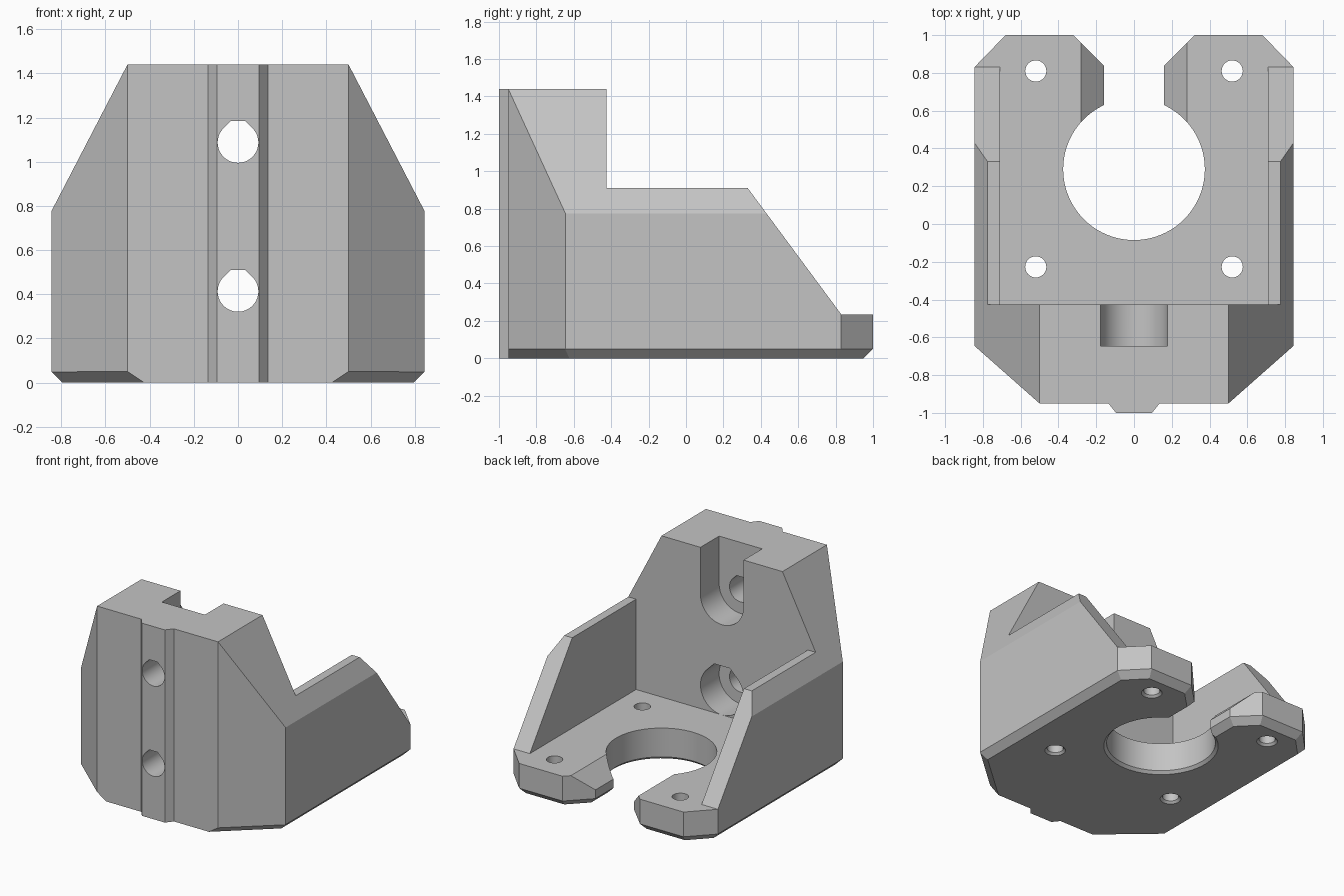
import bpy, bmesh, math
from mathutils import Vector

if "Cube" in bpy.data.objects:
    bpy.data.objects.remove(bpy.data.objects["Cube"], do_unlink=True)

grey = bpy.data.materials.new("plain grey")
grey.use_nodes = True
colour = (0.55, 0.55, 0.55, 1)
grey.diffuse_color = colour
grey.node_tree.nodes["Principled BSDF"].inputs["Base Color"].default_value = colour


def to_object(bm, name):
    bmesh.ops.recalc_face_normals(bm, faces=bm.faces)
    mesh = bpy.data.meshes.new(name)
    bm.to_mesh(mesh)
    bm.free()
    mesh.materials.append(grey)
    obj = bpy.data.objects.new(name, mesh)
    bpy.context.collection.objects.link(obj)
    return obj


def loft_mesh(rings):
    """Closed solid through a list of equal-length rings."""
    bm = bmesh.new()
    loops = [[bm.verts.new(p) for p in ring] for ring in rings]
    n = len(loops[0])
    for a, b in zip(loops, loops[1:]):
        for i in range(n):
            j = (i + 1) % n
            bm.faces.new((a[i], a[j], b[j], b[i]))
    bm.faces.new(loops[0])
    bm.faces.new(loops[-1])
    bmesh.ops.recalc_face_normals(bm, faces=bm.faces)
    return bm


def prism_mesh(points, axis, start, end):
    """Extrude a 2D outline along one axis."""
    place = {"x": lambda p, t: (t, p[0], p[1]),
             "y": lambda p, t: (p[0], t, p[1]),
             "z": lambda p, t: (p[0], p[1], t)}[axis]
    return loft_mesh([[place(p, t) for p in points] for t in (start, end)])


def mirrored(half):
    """Complete a right-hand outline across x = 0."""
    return half + [(-x, y) for x, y in reversed(half)]


def combine(target, bm, name, operation="DIFFERENCE"):
    tool = to_object(bm, name)
    tool.hide_render = True
    mod = target.modifiers.new(name, "BOOLEAN")
    mod.operation = operation
    mod.solver = "EXACT"
    mod.object = tool
    bpy.context.view_layer.objects.active = target
    bpy.ops.object.modifier_apply(modifier=mod.name)
    bpy.data.objects.remove(tool, do_unlink=True)


def flared_hole(x, y, radius, flare, segments):
    """Vertical hole cutter with a countersunk underside."""
    rings = []
    for z, r in ((-flare, radius + 2 * flare), (flare, radius), (0.4, radius)):
        rings.append([(x + r * math.cos(i * math.tau / segments),
                       y + r * math.sin(i * math.tau / segments), z)
                      for i in range(segments)])
    return loft_mesh(rings)


def teardrop(z, r, segments=48):
    """Circle with a flattened 45 degree roof."""
    top = r * 1.05
    arc = [math.radians(-225 + 270 * i / segments) for i in range(segments + 1)]
    pts = [(r * math.cos(a), z + r * math.sin(a)) for a in arc]
    w = r * math.sqrt(2) - top
    return pts + [(w, z + top), (-w, z + top)]


# Outer block, with tapered shoulders
body_bm = prism_mesh(mirrored([(0.845, 0), (0.845, 0.775), (0.5, 1.44)]), "y", -0.95, 1)

# Clip the vertical corners and the lower edges
clips = [((0, 1, 0.05), (0, 1, -1))]
for s in (1, -1):
    clips += [((s * 0.5, -0.95, 0), (s * 0.305, -0.345, 0)),
              ((s * 0.845, 0.83, 0), (s * 0.17, 0.165, 0)),
              ((s * 0.845, 0, 0.05), (s, 0, -1)),
              ((s * 0.845, 0.83, 0.05), (s * 0.717, 0.697, -1)),
              ((s * 0.5, -0.95, 0.05), (s * 0.66, -0.75, -1))]
for point, normal in clips:
    geom = body_bm.verts[:] + body_bm.edges[:] + body_bm.faces[:]
    bmesh.ops.bisect_plane(body_bm, geom=geom, dist=1e-4, plane_co=Vector(point),
                           plane_no=Vector(normal).normalized(), clear_outer=True)
    open_edges = [e for e in body_bm.edges if e.is_boundary]
    bmesh.ops.holes_fill(body_bm, edges=open_edges, sides=0)
body = to_object(body_bm, "motor_bracket")

# Locating rib on the front
rib = mirrored([(0.135, -0.9), (0.135, -0.95), (0.095, -1)])
combine(body, prism_mesh(rib, "z", 0, 1.44), "front_rib", "UNION")

# Stepped and sloping silhouette of the side walls
step = [(-0.425, 2), (-0.425, 0.91), (0.33, 0.91), (0.83, 0.235), (1.2, 0.235), (1.2, 2)]
combine(body, prism_mesh(step, "x", -1.2, 1.2), "wall_step")

# Pocket between the side walls
pocket = mirrored([(0.71, 0.235), (0.71, 2)])
combine(body, prism_mesh(pocket, "y", -0.425, 1.2), "inner_pocket")

# Central opening and four screw holes in the base plate
combine(body, flared_hole(0, 0.29, 0.375, 0.02, 80), "centre_hole")
for x in (-0.52, 0.52):
    for y in (-0.227, 0.81):
        combine(body, flared_hole(x, y, 0.056, 0.016, 32), "screw_hole")

# Rear entry slot: flared underside, angled mouth, sloped upper edges
slot = []
for z, d in ((-0.02, 0.07), (0.05, 0), (0.4, 0)):
    outline = mirrored([(0.16 + d, 0.3), (0.16 + d, 0.84 - 0.414 * d),
                        (0.42 + 1.414 * d, 1.1)])
    slot.append([(x, y, z) for x, y in outline])
combine(body, loft_mesh(slot), "entry_slot")
bevel = mirrored([(0.15, 0.105), (0.38, 0.335)])
combine(body, prism_mesh(bevel, "y", 0.4, 1.2), "slot_bevel")

# Mounting holes through the front wall, with recesses behind
for z in (0.413, 1.087):
    combine(body, prism_mesh(teardrop(z, 0.092), "y", -1.2, -0.5), "bolt_hole")
combine(body, prism_mesh(teardrop(0.413, 0.178), "y", -0.645, -0.3), "lower_recess")
arc = [math.pi * (1 + i / 32) for i in range(33)]
channel = [(0.178 * math.cos(a), 1.087 + 0.178 * math.sin(a)) for a in arc]
channel += [(0.178, 2), (-0.178, 2)]
combine(body, prism_mesh(channel, "y", -0.645, -0.3), "upper_recess")

# Smooth the round holes only
bpy.ops.object.select_all(action="DESELECT")
body.select_set(True)
bpy.context.view_layer.objects.active = body
bpy.ops.object.shade_smooth_by_angle(angle=math.radians(20))
